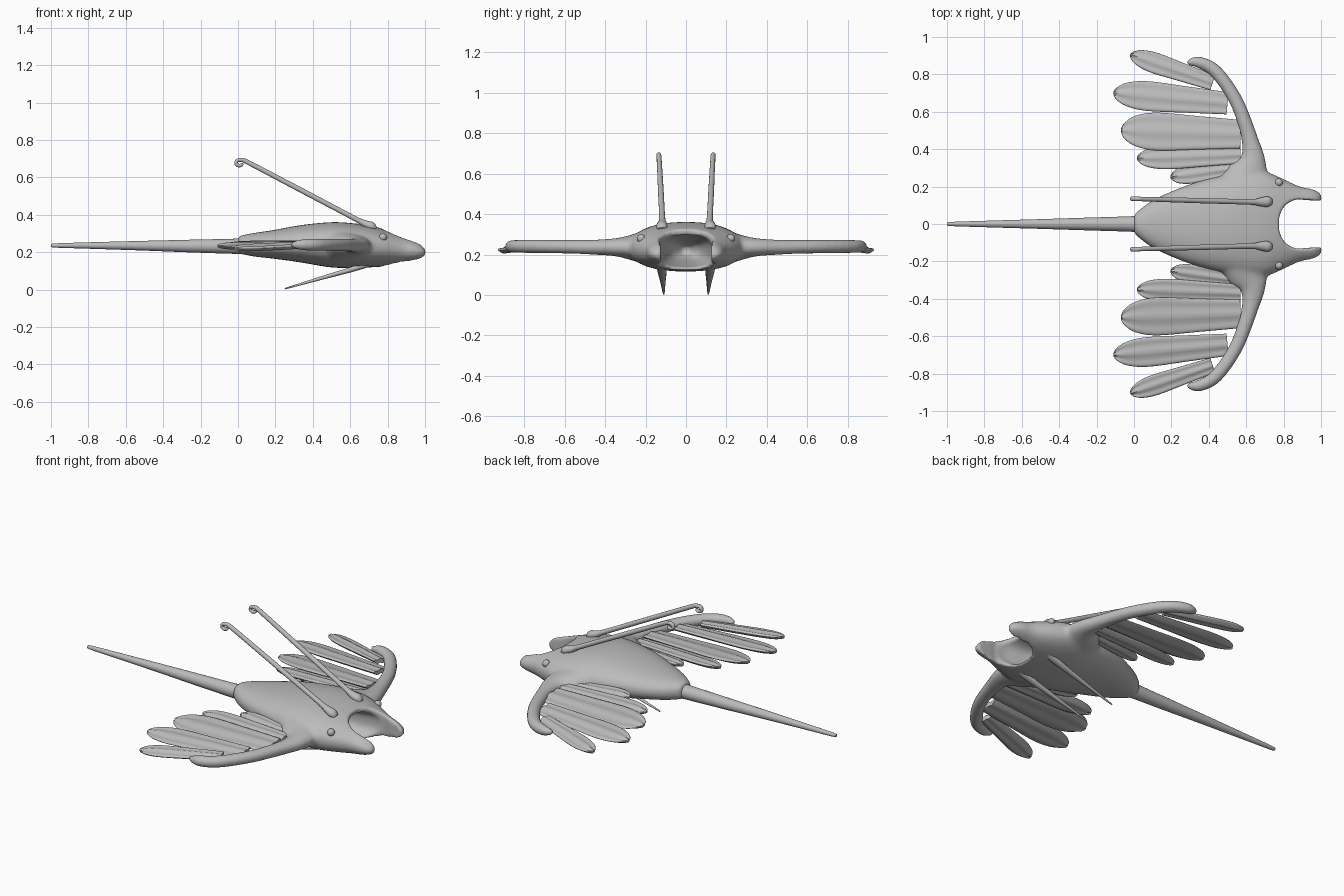
import bpy, bmesh, math
from mathutils import Vector

if "Cube" in bpy.data.objects:
    bpy.data.objects.remove(bpy.data.objects["Cube"])

grey = bpy.data.materials.new("soft_grey")
grey.diffuse_color = (0.5, 0.5, 0.5, 1)
grey.use_nodes = True
grey.node_tree.nodes["Principled BSDF"].inputs["Base Color"].default_value = grey.diffuse_color
Y = Vector((0, 1, 0))


def spline(pts, steps):
    """Catmull-Rom through tuples (x, y, z, half_width, half_height)."""
    out = []
    for i in range(len(pts) - 1):
        p0, p1, p2, p3 = (pts[max(i - 1, 0)], pts[i], pts[i + 1],
                          pts[min(i + 2, len(pts) - 1)])
        for k in range(steps):
            t = k / steps
            out.append([0.5 * (2 * b + (c - a) * t + (2 * a - 5 * b + 4 * c - d) * t * t
                               + (3 * b - a - 3 * c + d) * t ** 3)
                        for a, b, c, d in zip(p0, p1, p2, p3)])
    out.append(list(pts[-1]))
    return out


def tube(bm, pts, sides=20, side=None, power=2.0, ridge=0.0, steps=5):
    """Loft of superellipse rings along a smooth path."""
    path = spline(pts, steps)
    centres = [Vector(p[:3]) for p in path]
    rings = []
    for i, p in enumerate(path):
        t = (centres[min(i + 1, len(path) - 1)] - centres[max(i - 1, 0)]).normalized()
        s = (side or t.cross(Vector((0, 0, 1)))).normalized()
        up = s.cross(t).normalized()
        ring = []
        for k in range(sides):
            a = 2 * math.pi * k / sides
            u, v = (math.copysign(abs(f) ** (2 / power), f)
                    for f in (math.cos(a), math.sin(a)))
            wave = ridge * math.cos(2.2 * math.pi * u)
            ring.append(bm.verts.new(centres[i] + s * u * max(p[3], .001)
                                     + up * (v * max(p[4], .001) + wave)))
        rings.append(ring)
    for r, q in zip(rings, rings[1:]):
        for k in range(sides):
            n = (k + 1) % sides
            bm.faces.new((r[k], r[n], q[n], q[k]))
    bm.faces.new(rings[0])
    bm.faces.new(rings[-1])


def finish(name, bm):
    bmesh.ops.recalc_face_normals(bm, faces=bm.faces)
    me = bpy.data.meshes.new(name)
    bm.to_mesh(me)
    bm.free()
    ob = bpy.data.objects.new(name, me)
    bpy.context.collection.objects.link(ob)
    me.materials.append(grey)
    return ob


def activate(ob):
    bpy.ops.object.select_all(action='DESELECT')
    ob.select_set(True)
    bpy.context.view_layer.objects.active = ob


def make(name, pts, **kw):
    bm = bmesh.new()
    tube(bm, pts, **kw)
    ob = finish(name, bm)
    activate(ob)
    bpy.ops.object.shade_smooth_by_angle(angle=math.radians(50))
    return ob


# Body: torso and both wing arms, fused together
bm = bmesh.new()
tube(bm, [(0, 0, .24, .05, .046), (.08, 0, .24, .115, .062), (.2, 0, .242, .175, .078),
          (.35, 0, .245, .23, .102), (.5, 0, .24, .265, .121), (.62, 0, .235, .285, .119),
          (.7, 0, .23, .28, .112), (.78, 0, .222, .25, .1), (.88, 0, .212, .203, .082),
          (.95, 0, .205, .188, .064), (.99, 0, .2, .172, .04), (1.005, 0, .2, .155, .012)],
     sides=40, side=Y, power=2.3)
for s in (1, -1):
    tube(bm, [(.56, s * .18, .235, .12, .09), (.61, s * .27, .235, .112, .062),
              (.635, s * .35, .236, .068, .045), (.62, s * .45, .236, .046, .038),
              (.59, s * .55, .238, .04, .035), (.55, s * .65, .239, .038, .034),
              (.49, s * .75, .24, .037, .034), (.42, s * .83, .24, .036, .033),
              (.34, s * .866, .24, .031, .03), (.28, s * .862, .24, .014, .014)])
body = finish("body", bm)

# Cutters: notch between the head lobes, and the hollow mouth
notch = make("notch_cutter", [(.775, 0, .2, .03, .3), (.79, 0, .2, .07, .3),
                              (.815, 0, .2, .105, .3), (.87, 0, .2, .132, .3),
                              (.92, 0, .2, .128, .3), (1.1, 0, .2, .12, .3)],
             side=Y, power=6, sides=32)
mouth = make("mouth_cutter", [(.48, 0, .22, .02, .02), (.55, 0, .22, .07, .045),
                              (.65, 0, .22, .1, .065), (.75, 0, .218, .118, .078),
                              (.82, 0, .216, .13, .085), (.9, 0, .215, .13, .08)],
             side=Y, power=2.8, sides=32)


def remesh(size):
    m = body.modifiers.new("fuse", 'REMESH')
    m.mode = 'VOXEL'
    m.voxel_size = size
    m.use_smooth_shade = True


remesh(.011)
for cutter in (notch, mouth):
    cutter.hide_render = True
    m = body.modifiers.new("cut", 'BOOLEAN')
    m.operation = 'DIFFERENCE'
    m.solver = 'EXACT'
    m.object = cutter
remesh(.009)
m = body.modifiers.new("soften", 'SMOOTH')
m.factor = .5
m.iterations = 8
activate(body)
bpy.ops.object.convert(target='MESH')
for cutter in (notch, mouth):
    bpy.data.objects.remove(cutter)
body.data.materials.clear()
body.data.materials.append(grey)
for p in body.data.polygons:
    p.material_index = 0
    p.use_smooth = True

# Tail
make("tail", [(.08, 0, .235, .05, .045), (0, 0, .232, .042, .041), (-.25, 0, .233, .034, .034),
              (-.5, 0, .235, .026, .026), (-.8, 0, .236, .017, .017),
              (-.98, 0, .236, .011, .011), (-1, 0, .236, .004, .004)], side=Y)

# Feathers: root xy, tip xy, half width, tip height
feathers = [((.42, .755), (-.02, .905), .056, .222), ((.5, .645), (-.11, .70), .08, .234),
            ((.57, .48), (-.07, .50), .102, .238), ((.57, .37), (.015, .35), .064, .242),
            ((.56, .3), (.195, .25), .05, .246)]
widths = [(0, .75), (.35, .88), (.7, 1), (.88, .8), (.97, .42), (1, .1)]

for s, label in ((1, "left"), (-1, "right")):
    for n, (root, tip, w, z) in enumerate(feathers):
        pts = []
        for f, k in widths:
            x, y = (root[i] + (tip[i] - root[i]) * f for i in (0, 1))
            pts.append((x, s * y, .242 + (z - .242) * f, w * k, .015 * min(1, k + .15)))
        along = Vector((tip[0] - root[0], s * (tip[1] - root[1]), 0)).normalized()
        tilted = along.cross(Vector((0, 0, 1))) + Vector((0, 0, -.14 * s))
        make(f"{label}_feather_{n + 1}", pts, side=tilted, sides=28, ridge=.004)

    # Long feeler with a curled end
    make(f"{label}_feeler",
         [(.735, s * .12, .325, .018, .012), (.715, s * .12, .338, .028, .024),
          (.68, s * .118, .352, .024, .02), (.62, s * .118, .383, .015, .014),
          (.35, s * .125, .525, .014, .014), (.06, s * .133, .677, .012, .013),
          (.02, s * .135, .693, .012, .011), (-.004, s * .135, .69, .012, .01),
          (-.01, s * .135, .674, .012, .01), (.004, s * .135, .663, .012, .01),
          (.02, s * .135, .668, .011, .009), (.022, s * .135, .678, .006, .005)],
         side=Y, sides=14)

    # Thin pointed limb under the belly
    make(f"{label}_lower_spine",
         [(.72, s * .12, .15, .026, .022), (.62, s * .118, .112, .022, .015),
          (.45, s * .114, .063, .013, .01), (.25, s * .11, .005, .004, .004)],
         side=Y, sides=14)

    # Eye
    bm = bmesh.new()
    bmesh.ops.create_uvsphere(bm, u_segments=20, v_segments=12, radius=.021)
    bmesh.ops.translate(bm, verts=bm.verts, vec=(.775, s * .222, .28))
    eye = finish(f"{label}_eye", bm)
    activate(eye)
    bpy.ops.object.shade_smooth_by_angle(angle=math.radians(50))
